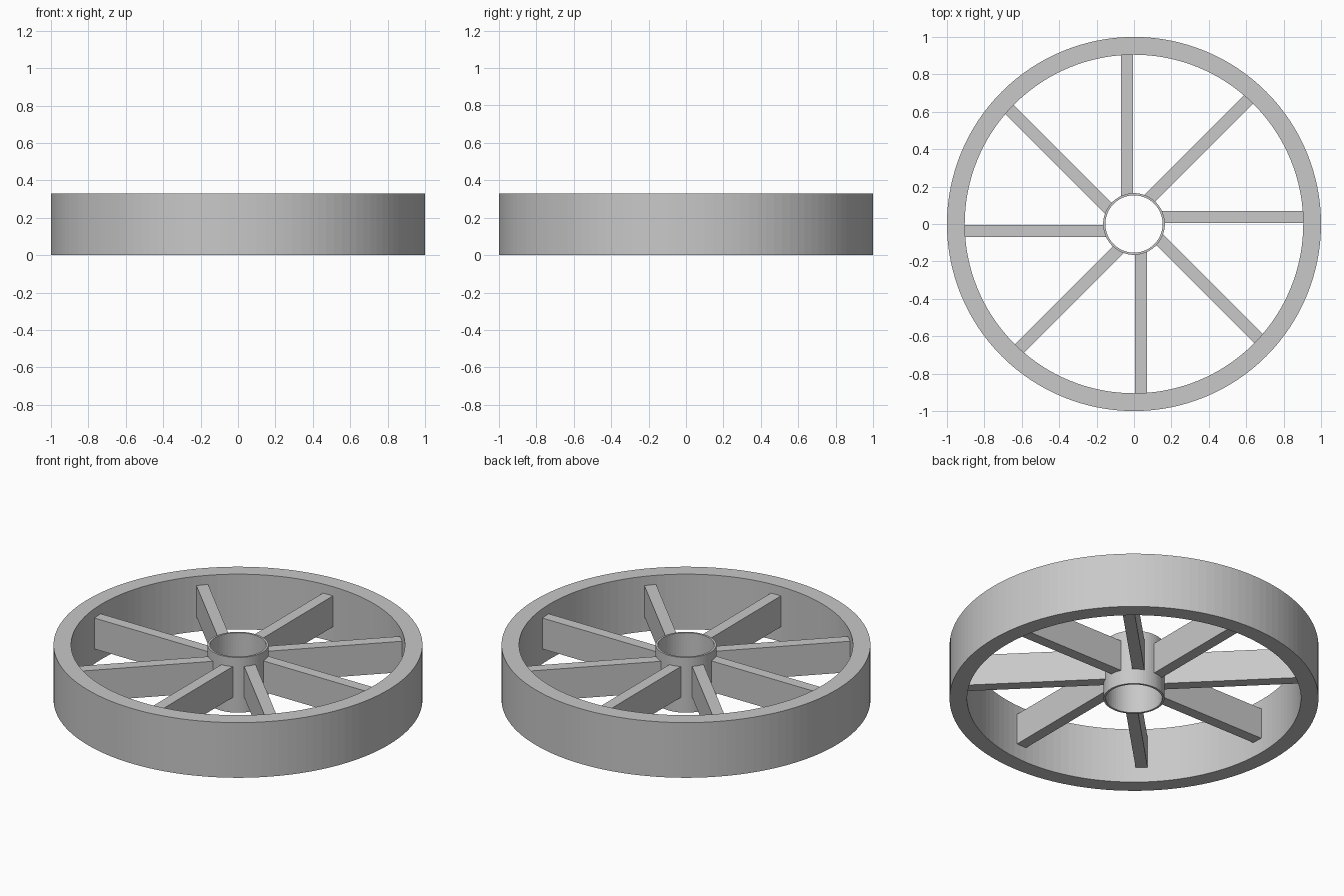
import bpy, bmesh, math
from mathutils import Matrix

cube = bpy.data.objects.get("Cube")
if cube:
    bpy.data.objects.remove(cube, do_unlink=True)

HEIGHT = 0.33
RIM_OUTER, RIM_INNER = 1.0, 0.905
HUB_OUTER, HUB_INNER = 0.165, 0.153
SPOKE_BOTTOM, SPOKE_TOP = 0.09, 0.275
SPOKE_SIDES = (0.005, 0.07)   # each spoke sits to one side of its radius
SPOKES = 8

grey = bpy.data.materials.new("plain_grey")
grey.use_nodes = True
colour = (0.58, 0.58, 0.58, 1)
grey.diffuse_color = colour
grey.node_tree.nodes["Principled BSDF"].inputs["Base Color"].default_value = colour


def finish(name, bm):
    bmesh.ops.recalc_face_normals(bm, faces=bm.faces)
    mesh = bpy.data.meshes.new(name)
    bm.to_mesh(mesh)
    bm.free()
    mesh.materials.append(grey)
    obj = bpy.data.objects.new(name, mesh)
    bpy.context.collection.objects.link(obj)
    return obj


def ring(name, outer, inner, segments):
    """Spin a rectangular section around the axle."""
    bm = bmesh.new()
    section = [(outer, 0), (outer, HEIGHT), (inner, HEIGHT), (inner, 0)]
    face = bm.faces.new([bm.verts.new((r, 0, z)) for r, z in section])
    edges = list(face.edges)
    bm.faces.remove(face)
    bmesh.ops.spin(bm, geom=edges, axis=(0, 0, 1), cent=(0, 0, 0),
                   angle=math.tau, steps=segments, use_merge=True)
    bmesh.ops.remove_doubles(bm, verts=bm.verts, dist=0.0001)
    return finish(name, bm)


def spoke(name, angle):
    """Upright plank whose ends are buried in the hub wall and the rim."""
    bm = bmesh.new()
    start = (HUB_OUTER + HUB_INNER) / 2
    end = (RIM_OUTER + RIM_INNER) / 2
    low, high = SPOKE_SIDES
    outline = [(start, low), (end, low), (end, high), (start, high)]
    base = bm.faces.new([bm.verts.new((math.sqrt(r * r - y * y), y, SPOKE_BOTTOM))
                         for r, y in outline])
    top = bmesh.ops.extrude_face_region(bm, geom=[base])["geom"]
    bmesh.ops.translate(bm, vec=(0, 0, SPOKE_TOP - SPOKE_BOTTOM),
                        verts=[v for v in top if isinstance(v, bmesh.types.BMVert)])
    bmesh.ops.rotate(bm, verts=bm.verts, cent=(0, 0, 0),
                     matrix=Matrix.Rotation(angle, 3, "Z"))
    return finish(name, bm)


# Rim and hollow hub
rim = ring("rim", RIM_OUTER, RIM_INNER, 128)
hub = ring("hub", HUB_OUTER, HUB_INNER, 64)

# Spokes
for i in range(SPOKES):
    spoke(f"spoke_{i + 1}", math.tau * i / SPOKES)
